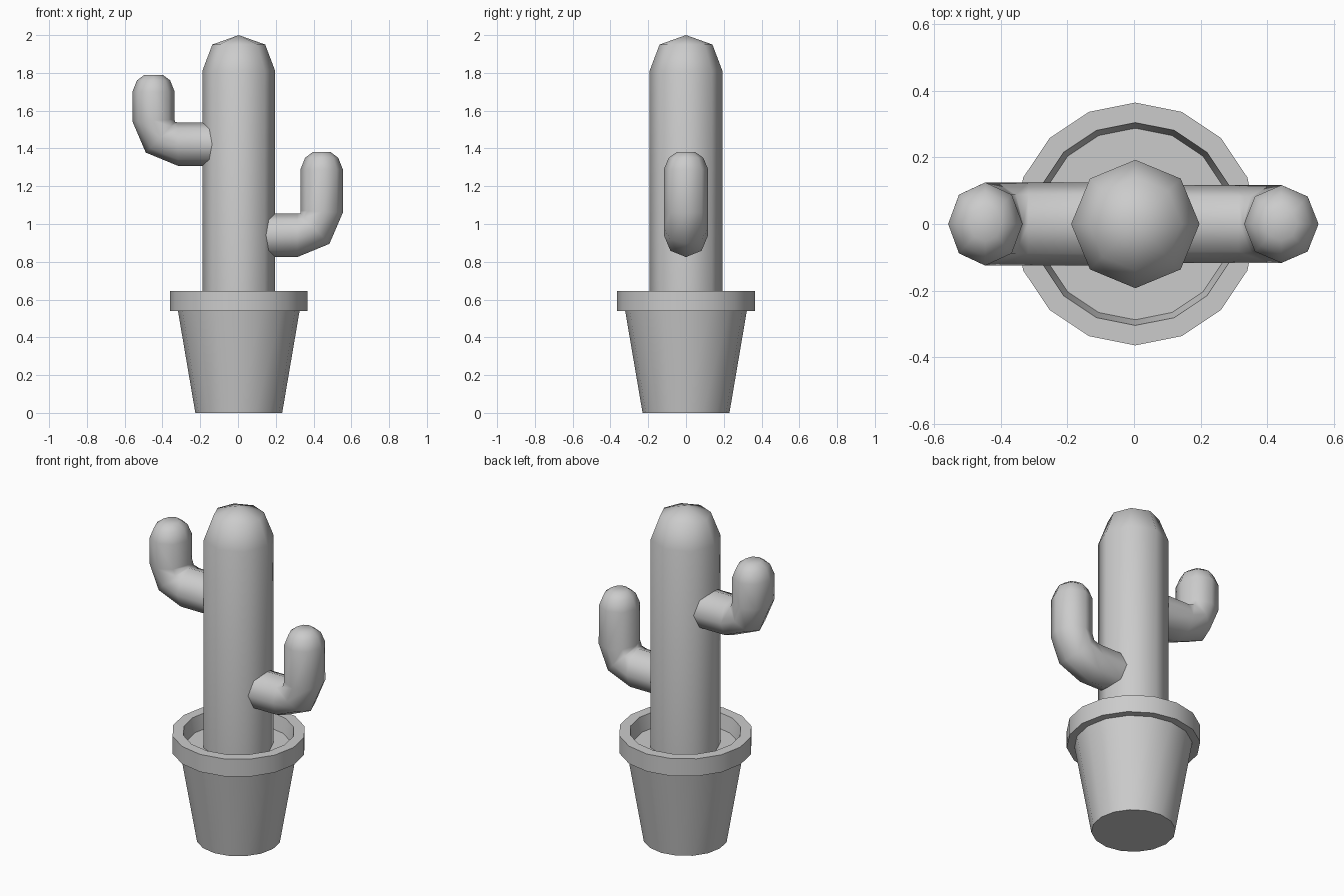
import bpy, bmesh, math

if "Cube" in bpy.data.objects:
    bpy.data.objects.remove(bpy.data.objects["Cube"])

CX = 0.004  # shared vertical axis of pot and trunk


def finish(name, bm, angle):
    bmesh.ops.recalc_face_normals(bm, faces=bm.faces)
    me = bpy.data.meshes.new(name)
    bm.to_mesh(me)
    bm.free()
    ob = bpy.data.objects.new(name, me)
    bpy.context.collection.objects.link(ob)
    bpy.ops.object.select_all(action='DESELECT')
    ob.select_set(True)
    bpy.context.view_layer.objects.active = ob
    bpy.ops.object.shade_smooth_by_angle(angle=math.radians(angle))
    return ob


def skin(bm, rings):
    """Bridge consecutive vertex rings with quads."""
    n = len(rings[0])
    for a, b in zip(rings, rings[1:]):
        for i in range(n):
            j = (i + 1) % n
            bm.faces.new((a[i], a[j], b[j], b[i]))


def lathe(name, profile, sides, angle, apex=None):
    bm = bmesh.new()
    rings = [[bm.verts.new((CX + r * math.cos(math.tau * i / sides),
                            r * math.sin(math.tau * i / sides), z))
              for i in range(sides)] for r, z in profile]
    skin(bm, rings)
    bm.faces.new(rings[0])
    if apex is None:
        bm.faces.new(rings[-1])
    else:
        tip = bm.verts.new((CX, 0, apex))
        for i in range(sides):
            bm.faces.new((rings[-1][i], rings[-1][(i + 1) % sides], tip))
    return finish(name, bm, angle)


def arm(name, side, shift, width, base, top, sides=8):
    """Bent arm; each ring spans an outer and an inner point of the side profile."""
    pairs = [((.14, 0), (.14, .23)), ((.31, 0), (.31, .23)),
             ((.48, .07), (.325, .232)), ((.551, .235), (.328, .245))]
    for r, drop in ((.112, .09), (.088, .03), (.048, 0)):
        z = top - base - drop
        pairs.append(((.439 + r, z), (.439 - r, z)))
    bm = bmesh.new()
    rings = []
    for k, ((ox, oz), (ix, iz)) in enumerate(pairs):
        w = width if k < 5 else width * (ox - ix) / .224
        ring = []
        for i in range(sides):
            a = math.tau * i / sides
            t = (1 - math.cos(a)) / 2
            x = ox + (ix - ox) * t
            x += shift if k else 0
            ring.append(bm.verts.new((CX + side * x, w * math.sin(a),
                                      base + oz + (iz - oz) * t)))
        rings.append(ring)
    skin(bm, rings)
    bm.faces.new(rings[-1])
    return finish(name, bm, 70)


# Pot with overhanging rim, inner wall and soil surface
lathe("pot", [(.23, 0), (.322, .54), (.365, .54), (.365, .645),
              (.305, .645), (.288, .56)], 16, 40)

# Cactus trunk
lathe("trunk", [(.193, .56), (.193, 1.81), (.14, 1.95)], 8, 70, apex=2.0)

# Cactus arms
arm("right_arm", 1, 0, .117, .825, 1.38)
arm("left_arm", -1, .012, .125, 1.308, 1.79)
